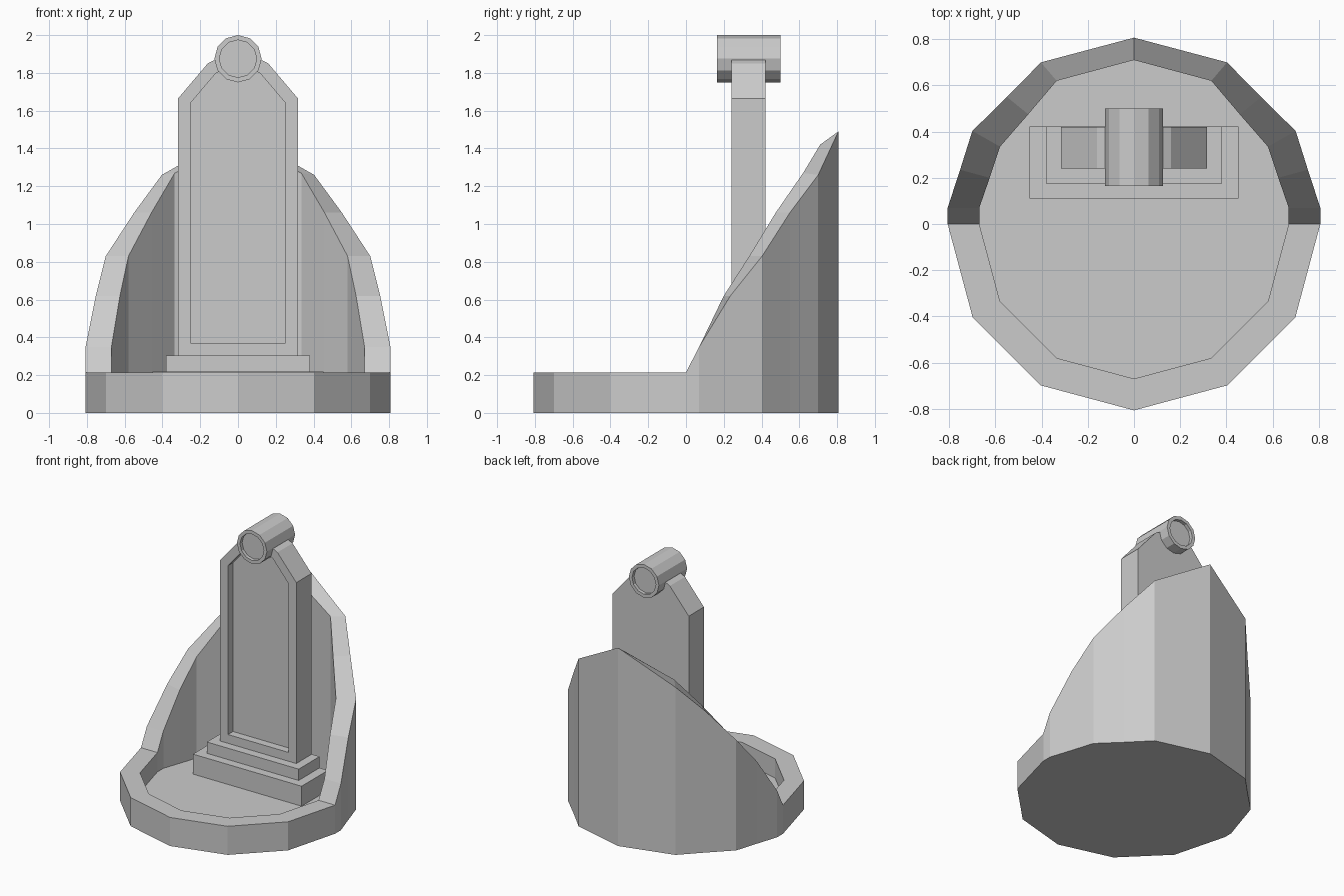
import bpy, bmesh, math
from mathutils import Vector

cube = bpy.data.objects.get("Cube")
if cube:
    bpy.data.objects.remove(cube, do_unlink=True)

GREY = (0.6, 0.6, 0.6, 1.0)
stone = bpy.data.materials.new("grey_stone")
stone.use_nodes = True
stone.diffuse_color = GREY
stone.node_tree.nodes["Principled BSDF"].inputs["Base Color"].default_value = GREY


def finish(name, bm):
    bmesh.ops.recalc_face_normals(bm, faces=bm.faces)
    mesh = bpy.data.meshes.new(name)
    bm.to_mesh(mesh)
    bm.free()
    mesh.materials.append(stone)
    obj = bpy.data.objects.new(name, mesh)
    bpy.context.collection.objects.link(obj)
    return obj


def prism(name, profile, y0, y1, recess_front=None, recess_back=None):
    """Extrude an (x, z) profile along y; optionally sink a bordered panel (border, depth)."""
    bm = bmesh.new()
    front = bm.faces.new([bm.verts.new((x, y0, z)) for x, z in profile])
    back = bm.faces.new([bm.verts.new((x, y1, z)) for x, z in reversed(profile)])
    f, b = list(front.verts), list(reversed(back.verts))
    n = len(profile)
    for i in range(n):
        j = (i + 1) % n
        bm.faces.new((f[i], b[i], b[j], f[j]))
    bmesh.ops.recalc_face_normals(bm, faces=bm.faces)
    for face, recess, inward in ((front, recess_front, 1), (back, recess_back, -1)):
        if recess:
            border, depth = recess
            bmesh.ops.inset_region(bm, faces=[face], thickness=border, use_even_offset=True)
            # A second, zero-width inset gives straight walls when pushed in
            bmesh.ops.inset_region(bm, faces=[face], thickness=0.0)
            bmesh.ops.translate(bm, verts=face.verts, vec=Vector((0, inward * depth, 0)))
    return finish(name, bm)


def box_profile(half_width, z0, z1):
    return [(-half_width, z0), (half_width, z0), (half_width, z1), (-half_width, z1)]


# Basin: low rim in front, wall sweeping up to a peak at the back
R_OUT, R_IN, RIM, FLOOR = 0.807, 0.67, 0.215, 0.07
half = []
for deg in (-90, -60, -30, 0):
    c, s = math.cos(math.radians(deg)), math.sin(math.radians(deg))
    half.append(((R_OUT * c, R_OUT * s, RIM), (R_IN * c, R_IN * s, RIM)))
half += [
    ((0.807, 0.07, 0.35), (0.67, 0.07, 0.35)),
    ((0.753, 0.235, 0.62), (0.625, 0.20, 0.62)),
    ((0.70, 0.403, 0.83), (0.58, 0.335, 0.83)),
    ((0.55, 0.55, 1.06), (0.458, 0.475, 1.06)),
    ((0.403, 0.70, 1.26), (0.335, 0.62, 1.27)),
    ((0.0, 0.807, 1.49), (0.0, 0.71, 1.42)),
]
mirrored = [tuple((-x, y, z) for x, y, z in pair) for pair in reversed(half[1:-1])]

bm = bmesh.new()
columns = []
for (ox, oy, oz), (ix, iy, iz) in half + mirrored:
    points = ((ox, oy, 0), (ox, oy, oz), (ix, iy, iz), (ix, iy, FLOOR))
    columns.append([bm.verts.new(p) for p in points])
for i, a in enumerate(columns):
    b = columns[(i + 1) % len(columns)]
    for k in range(3):
        bm.faces.new((a[k], b[k], b[k + 1], a[k + 1]))
bm.faces.new([c[0] for c in reversed(columns)])
bm.faces.new([c[3] for c in columns])
finish("basin", bm)

# Stepped plinth
BACK = 0.423
prism("lower_step", box_profile(0.452, FLOOR, 0.22), 0.11, BACK)
prism("upper_step", box_profile(0.382, 0.22, 0.305), 0.175, BACK)

# Upright slab with chamfered shoulders and a sunken front panel
right = [(0.317, 0.305), (0.317, 1.665), (0.16, 1.85), (0.12, 1.87)]
slab = right + [(-x, z) for x, z in reversed(right)]
prism("slab", slab, 0.24, BACK - 0.003, recess_front=(0.066, 0.06))

# Twelve-sided roller on top with sunken ends
r, sides = 0.125, 12
ring = [(r * math.cos(math.tau * i / sides), 2.0 - r + r * math.sin(math.tau * i / sides))
        for i in range(sides)]
prism("roller", ring, 0.165, 0.5, recess_front=(0.025, 0.025), recess_back=(0.025, 0.025))
